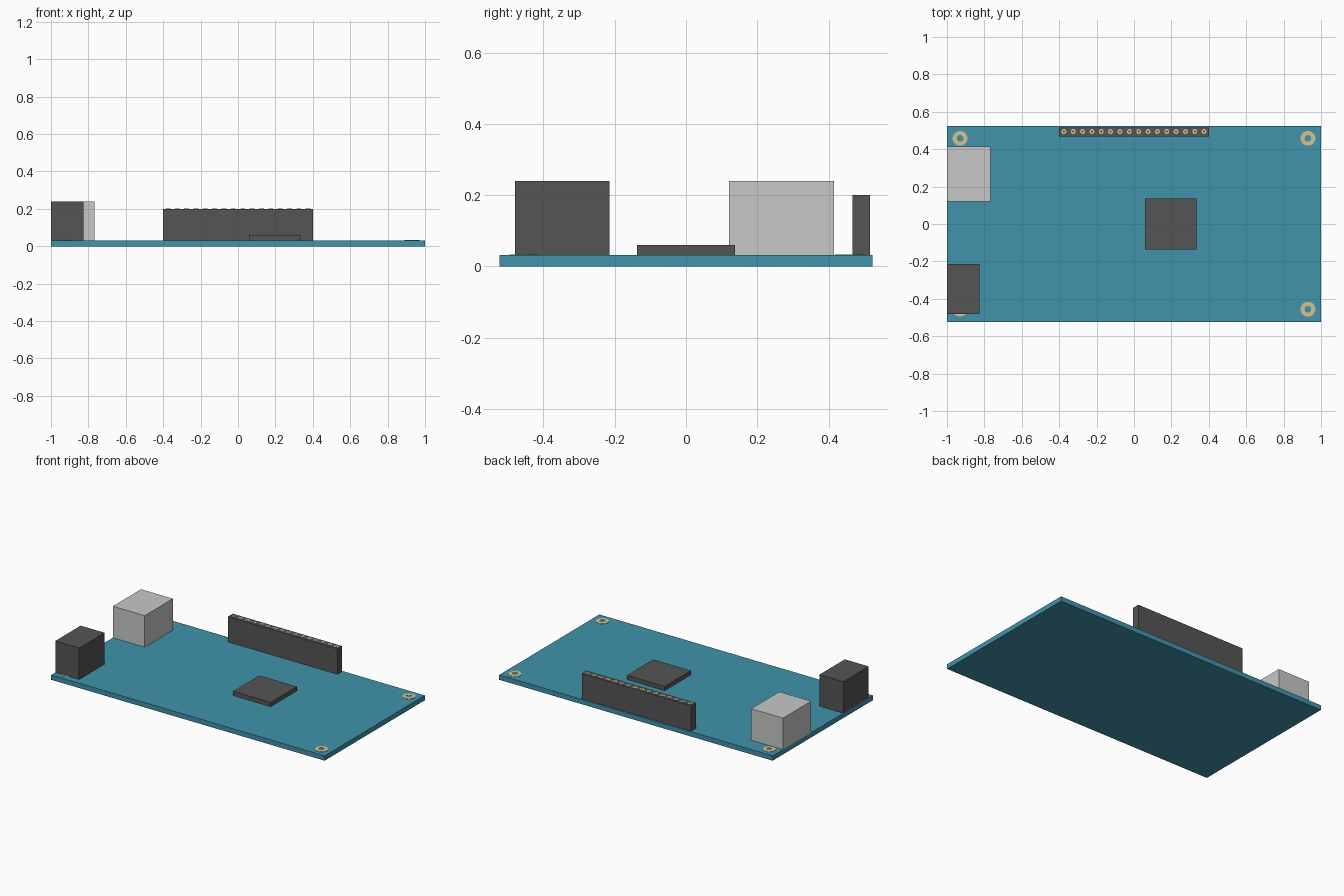
import bpy
import bmesh
from math import cos, sin, tau

cube = bpy.data.objects.get("Cube")
if cube:
    bpy.data.objects.remove(cube, do_unlink=True)


def make_material(name, rgb):
    mat = bpy.data.materials.new(name)
    mat.use_nodes = True
    colour = (*rgb, 1)
    mat.diffuse_color = colour
    mat.node_tree.nodes["Principled BSDF"].inputs["Base Color"].default_value = colour
    return mat


teal = make_material("board teal", (0.052, 0.29, 0.41))
charcoal = make_material("charcoal plastic", (0.092, 0.09, 0.094))
silver = make_material("silver metal", (0.57, 0.575, 0.58))
gold = make_material("pale gold", (0.66, 0.54, 0.29))


def finish(name, bm, mat):
    bmesh.ops.recalc_face_normals(bm, faces=bm.faces)
    mesh = bpy.data.meshes.new(name)
    bm.to_mesh(mesh)
    bm.free()
    mesh.materials.append(mat)
    obj = bpy.data.objects.new(name, mesh)
    bpy.context.collection.objects.link(obj)
    return obj


def box(name, xs, ys, zs, mat):
    """Box between the given limits on each axis."""
    bm = bmesh.new()
    bmesh.ops.create_cube(bm, size=1)
    for v in bm.verts:
        v.co = [lim[0] if c < 0 else lim[1] for c, lim in zip(v.co, (xs, ys, zs))]
    return finish(name, bm, mat)


def ring(name, x, y, z, outer, inner, sides, mat, height=0.002):
    """Thin flat washer resting at height z."""
    bm = bmesh.new()
    section = [(inner, 0), (outer, 0), (outer, height), (inner, height)]
    loops = []
    for i in range(sides):
        a = tau * (i + 0.5) / sides
        loops.append([bm.verts.new((x + r * cos(a), y + r * sin(a), z + h))
                      for r, h in section])
    for i, loop in enumerate(loops):
        after = loops[(i + 1) % sides]
        for j in range(4):
            k = (j + 1) % 4
            bm.faces.new((loop[j], after[j], after[k], loop[k]))
    return finish(name, bm, mat)


# Circuit board
deck = 0.032
box("circuit_board", (-1, 1), (-0.523, 0.523), (0, deck), teal)

# Components on the board
box("data_port", (-1, -0.767), (0.121, 0.415), (deck, 0.24), silver)
box("power_jack", (-1, -0.825), (-0.48, -0.215), (deck, 0.24), charcoal)
box("processor_chip", (0.06, 0.335), (-0.137, 0.137), (deck, 0.06), charcoal)
box("pin_header", (-0.4, 0.4), (0.468, 0.517), (deck, 0.2), charcoal)

# Mounting hole rings at the corners
for side, x in (("left", 0.93), ("right", -0.93)):
    for end, y in (("front", -0.456), ("back", 0.458)):
        ring(f"mounting_ring_{end}_{side}", x, y, deck, 0.04, 0.018, 16, gold)

# Row of contacts along the header
for i in range(16):
    ring(f"header_contact_{i + 1}", -0.375 + 0.05 * i, 0.494, 0.2,
         0.014, 0.006, 8, gold, height=0.001)
